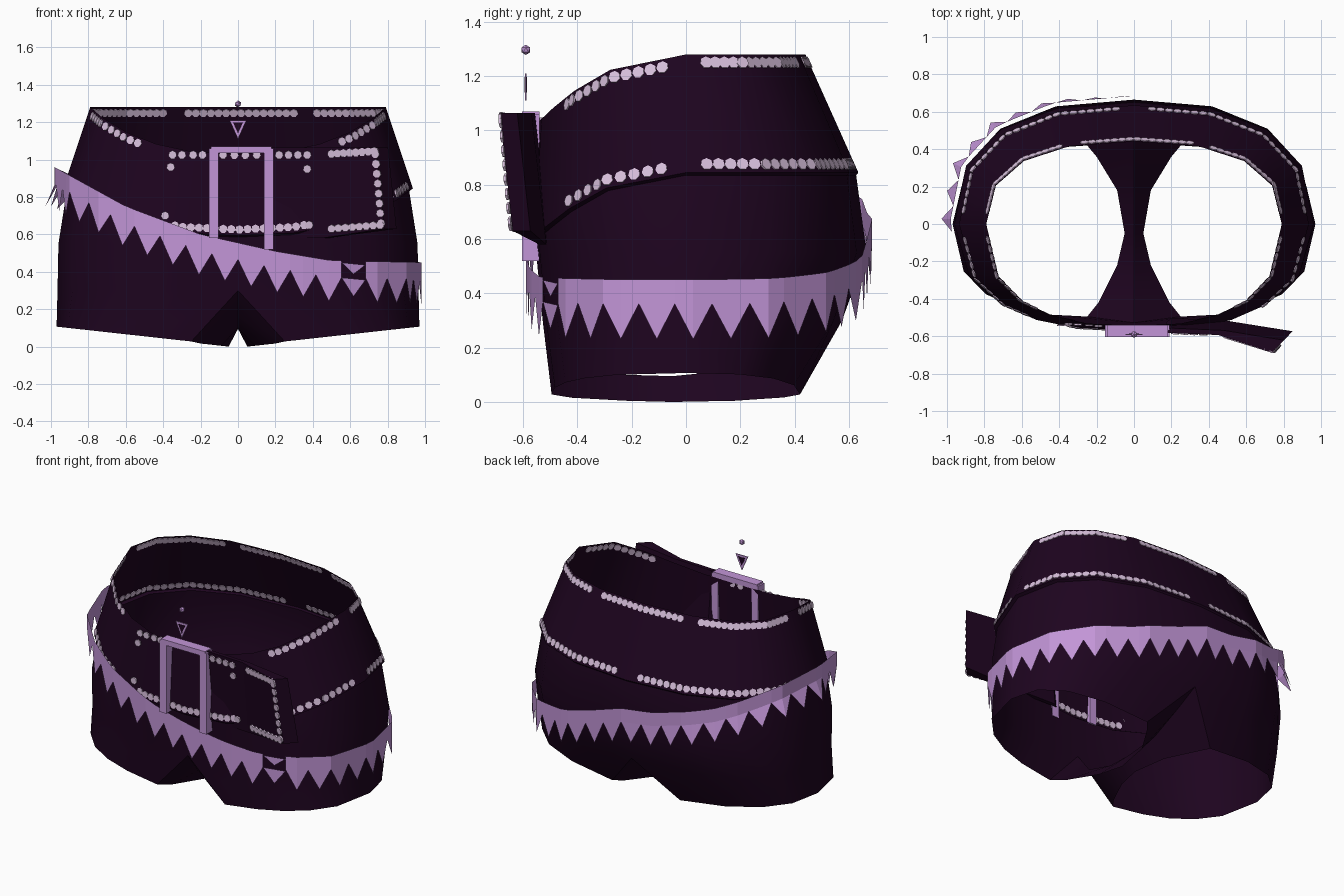
import bpy, bmesh
from math import sin, cos, pi, radians, hypot
from mathutils import Vector, Matrix

if "Cube" in bpy.data.objects:
    bpy.data.objects.remove(bpy.data.objects["Cube"])


def material(name, rgb):
    m = bpy.data.materials.new(name)
    m.use_nodes = True
    m.diffuse_color = (*rgb, 1)
    bsdf = m.node_tree.nodes["Principled BSDF"]
    bsdf.inputs["Base Color"].default_value = (*rgb, 1)
    bsdf.inputs["Roughness"].default_value = 0.9
    return m


CLOTH = material("dark plum", (0.0125, 0.0013, 0.0135))
LILAC = material("lilac", (0.54, 0.3, 0.68))
STUD = material("pale lilac", (0.68, 0.52, 0.71))


def finish(name, bm, mat, smooth=False):
    mesh = bpy.data.meshes.new(name)
    bm.to_mesh(mesh)
    bm.free()
    ob = bpy.data.objects.new(name, mesh)
    bpy.context.collection.objects.link(ob)
    mesh.materials.append(mat)
    if smooth:
        bpy.ops.object.select_all(action="DESELECT")
        ob.select_set(True)
        bpy.context.view_layer.objects.active = ob
        bpy.ops.object.shade_smooth_by_angle(angle=radians(40))


def bridge(bm, a, b, closed=True):
    n = len(a)
    for i in range(n if closed else n - 1):
        j = (i + 1) % n
        bm.faces.new((a[i], a[j], b[j], b[i]))


def interp(table, x):
    for (x0, y0), (x1, y1) in zip(table, table[1:]):
        if x <= x1:
            return y0 + (y1 - y0) * max(0, x - x0) / (x1 - x0)
    return table[-1][1]


def power(v, p=0.81):
    return (1 if v >= 0 else -1) * abs(v) ** p


def oval(th, a, front, back):
    s = sin(th)
    return Vector((a * power(cos(th)), (back if s > 0 else front) * power(abs(s)), 0))


def drop(th, high, depth):
    # Height of an edge that dips towards the front
    return high - depth * max(0, -sin(th)) ** 1.8


# Corners of the hip outline, front centre to back centre, then mirrored
HALF = [radians(d) for d in (-90, -76, -61, -45, -26, 0, 23, 46, 69, 90)]
ANGLES = HALF + [pi - t for t in HALF[-2:0:-1]]
N = len(ANGLES)


def faceted(point, th):
    # Point on the straight side between two outline corners
    th = (th + pi / 2) % (2 * pi) - pi / 2
    ends = ANGLES + [ANGLES[0] + 2 * pi]
    for a, b in zip(ends, ends[1:]):
        if th <= b:
            k = (th - a) / (b - a)
            return point(a).lerp(point(b), k)


# Level: half width, front y, back y, height, dip at the front.
# The second and third form the stepped lower edge of the wide belt.
LEVELS = [(0.79, -0.545, 0.44, 1.28, 0.25), (0.935, -0.572, 0.635, 0.845, 0.25),
          (0.915, -0.558, 0.627, 0.835, 0.25), (0.96, -0.552, 0.665, 0.55, 0.0),
          (0.965, -0.528, 0.575, 0.3, 0.0)]


def level_point(level, th):
    a, f, b, z, d = level
    p = oval(th, a, f, b)
    p.z = drop(th, z, d)
    return p


def belt_point(th, k):
    # k runs from 0 at the waist to 1 at the lower belt edge
    return faceted(lambda t: level_point(LEVELS[0], t).lerp(level_point(LEVELS[1], t), k), th)


def even_angles(start, end, step):
    # Angles spaced evenly along the hip outline
    fine = [start + (end - start) * i / 600 for i in range(601)]
    pts = [faceted(lambda t: oval(t, 0.95, -0.58, 0.65), t) for t in fine]
    run = [0]
    for u, v in zip(pts, pts[1:]):
        run.append(run[-1] + (v - u).length)
    count = 2 * max(1, round(run[-1] / step / 2))
    table = list(zip(run, fine))
    return [interp(table, run[-1] * i / count) for i in range(count + 1)]


# Shorts with belted top: hip rings, then two legs joined along the crotch
bm = bmesh.new()
rings = [[bm.verts.new(level_point(lv, t)) for t in ANGLES] for lv in LEVELS]
for upper, lower in zip(rings, rings[1:]):
    bridge(bm, upper, lower)
CROTCH = [(0.42, 0.22), (0.2, 0.12), (-0.05, 0.095), (-0.22, 0.1), (-0.42, 0.16)]
HEM = [(0.2, 0.36), (0.09, 0.18), (0.05, -0.05), (0.09, -0.22), (0.19, -0.42)]
crotch = [bm.verts.new((0, y, z)) for y, z in CROTCH]
for side in (1, -1):
    half = [rings[-1][(side * i) % N] for i in range(len(HALF))]
    hem = []
    for t in HALF:
        p = oval(t, 0.72, -0.495, 0.42)
        x = 0.25 + p.x
        hem.append(bm.verts.new((side * x, p.y, 0.11 * x)))
    for x, y in HEM:
        hem.append(bm.verts.new((side * x, y, 0.11 * (x - 0.05))))
    bridge(bm, half + crotch, hem)
bmesh.ops.recalc_face_normals(bm, faces=bm.faces)
finish("belted_shorts", bm, CLOTH, True)

# Loose belt end, standing away from the hip
FLAP = [(0.17, -0.58), (0.45, -0.592), (0.76, -0.685)]


def flap_y(x, z):
    return interp(FLAP, x) + 0.05 * (1.05 - z) / 0.45


bm = bmesh.new()
loops = []
for x, y in FLAP:
    far = x > 0.5
    lean = 0.045 if far else 0
    hi, lo = 1.065, 0.58 + 0.05 * far
    dx, dy = (0.065, 0.065) if far else (0.03, 0.025)
    corners = [(x - lean / 2, flap_y(x, hi), hi), (x + lean / 2, flap_y(x, lo), lo),
               (x + lean / 2 + dx, flap_y(x, lo) + dy, lo), (x - lean / 2 + dx, flap_y(x, hi) + dy, hi)]
    loops.append([bm.verts.new(c) for c in corners])
for u, v in zip(loops, loops[1:]):
    bridge(bm, u, v)
bm.faces.new(loops[0])
bm.faces.new(loops[-1])
bmesh.ops.recalc_face_normals(bm, faces=bm.faces)
finish("belt_end", bm, CLOTH)

# Studs: thin round plates that show on both sides of the cloth
spots = []


def add_stud(th, k):
    p = belt_point(th, k)
    along = belt_point(th + 0.01, k) - p
    down = belt_point(th, k + 0.05) - p
    spots.append((p, along.cross(down)))


WAIST_ROWS = [(-172, -128), (-50, -8), (8, 62), (72, 106), (116, 172)]
LOWER_ROWS = [(-172, -125), (-107, -72), (-45, -8), (6, 85), (95, 174)]
for k, rows in ((0.07, WAIST_ROWS), (0.93, LOWER_ROWS)):
    for a, b in rows:
        for t in even_angles(radians(a), radians(b), 0.047):
            add_stud(t, k)
FRONT = Vector((0, -1, 0))
for x, z in [(-0.36, 0.96), (-0.39, 0.7)]:
    spots.append((Vector((x, -0.541, z)), FRONT))
for x in (-0.35, -0.3, -0.24, -0.19, -0.08, -0.02, 0.04, 0.1):
    spots.append((Vector((x, -0.548 + 0.07 * max(0, -0.15 - x), 1.025)), FRONT))
flap_spots = [(0.37, 0.95), (0.38, 0.65)]
for i in range(8):
    k = i / 7
    flap_spots += [(0.5 + 0.23 * k, 1.03 + 0.015 * k), (0.735 + 0.03 * k, 1.03 - 0.37 * k),
                   (0.5 + 0.26 * k, 0.63 + 0.02 * k)]
flap_spots += [(0.22 + 0.05 * i, 1.025) for i in range(4)]
for x, z in flap_spots:
    slope = -0.04 if x < 0.45 else -0.3
    spots.append((Vector((x, flap_y(x, z) - 0.004, z)), Vector((slope, -1, -0.11))))
bm = bmesh.new()
for p, facing in spots:
    turn = facing.to_track_quat("Z", "Y").to_matrix().to_4x4()
    bmesh.ops.create_cone(bm, cap_ends=True, segments=7, radius1=0.023, radius2=0.023, depth=0.0095,
                          matrix=Matrix.Translation(p) @ turn)
finish("studs", bm, STUD)

# Slanted toothed band
BAND = [(-1, 0.97), (-0.6, 0.75), (-0.2, 0.6), (0.2, 0.51), (0.5, 0.46), (1, 0.45)]


def band_point(th, down, flare=0.0):
    p = faceted(lambda t: oval(t, 0.985 + flare, -0.59 - flare, 0.685 + flare), th)
    p.z = interp(BAND, p.x) + 0.12 * max(0, sin(th)) * (1 - abs(p.x)) - down
    return p


bm = bmesh.new()
turns = even_angles(-pi / 2, 3 * pi / 2, 0.068)
for i in range(0, len(turns) - 2, 2):
    a, m, b = turns[i:i + 3]
    mid = band_point(m, 0)
    if mid.y < 0 and 0.49 < mid.x < 0.68:
        # Only scraps of the band show where the cloth covers it
        for scrap in ([(a, 0.01), (b, 0.02), (m, 0.07)], [(a, 0.09), (b, 0.1), (m, 0.19)]):
            bm.faces.new([bm.verts.new(band_point(t, d)) for t, d in scrap])
        continue
    hi = [bm.verts.new(band_point(t, 0)) for t in (a, m, b)]
    lo = [bm.verts.new(band_point(t, 0.09)) for t in (a, m, b)]
    bridge(bm, hi, lo, False)
    # Teeth flare outwards at the back of the raised side
    tip = bm.verts.new(band_point(m, 0.22, 0.05 * max(0, -cos(m)) * (mid.y > -0.05)))
    bm.faces.new((lo[0], lo[1], tip))
    bm.faces.new((lo[1], lo[2], tip))
bmesh.ops.remove_doubles(bm, verts=bm.verts, dist=0.0005)
bmesh.ops.recalc_face_normals(bm, faces=bm.faces)
finish("toothed_band", bm, LILAC)

# Buckle: two uprights and a top bar, showing on both sides of the cloth
bm = bmesh.new()
for x0, x1, z0, z1 in [(-0.155, -0.105, 0.58, 1.06), (0.14, 0.19, 0.52, 1.06), (-0.145, 0.18, 1.035, 1.07)]:
    m = Matrix.Translation(((x0 + x1) / 2, -0.572, (z0 + z1) / 2))
    bmesh.ops.create_cube(bm, size=1, matrix=m @ Matrix.Diagonal((x1 - x0, 0.066, z1 - z0, 1)))
finish("buckle", bm, LILAC)


# Navel jewel: bead above a thin drop that points down
def drop_plate(name, half, z0, z1, thick, mat):
    bm = bmesh.new()
    loops = [[bm.verts.new((x, -0.59 + y, z)) for x, z in ((-half, z1), (0, z0), (half, z1))]
             for y in (-thick, thick)]
    bridge(bm, *loops)
    for loop in loops:
        bm.faces.new(loop)
    bmesh.ops.recalc_face_normals(bm, faces=bm.faces)
    finish(name, bm, mat)


drop_plate("jewel_rim", 0.045, 1.11, 1.21, 0.003, LILAC)
drop_plate("jewel_centre", 0.026, 1.14, 1.197, 0.0045, CLOTH)
bm = bmesh.new()
bmesh.ops.create_icosphere(bm, subdivisions=1, radius=0.019, matrix=Matrix.Translation((0, -0.59, 1.297)))
finish("jewel_bead", bm, LILAC)
